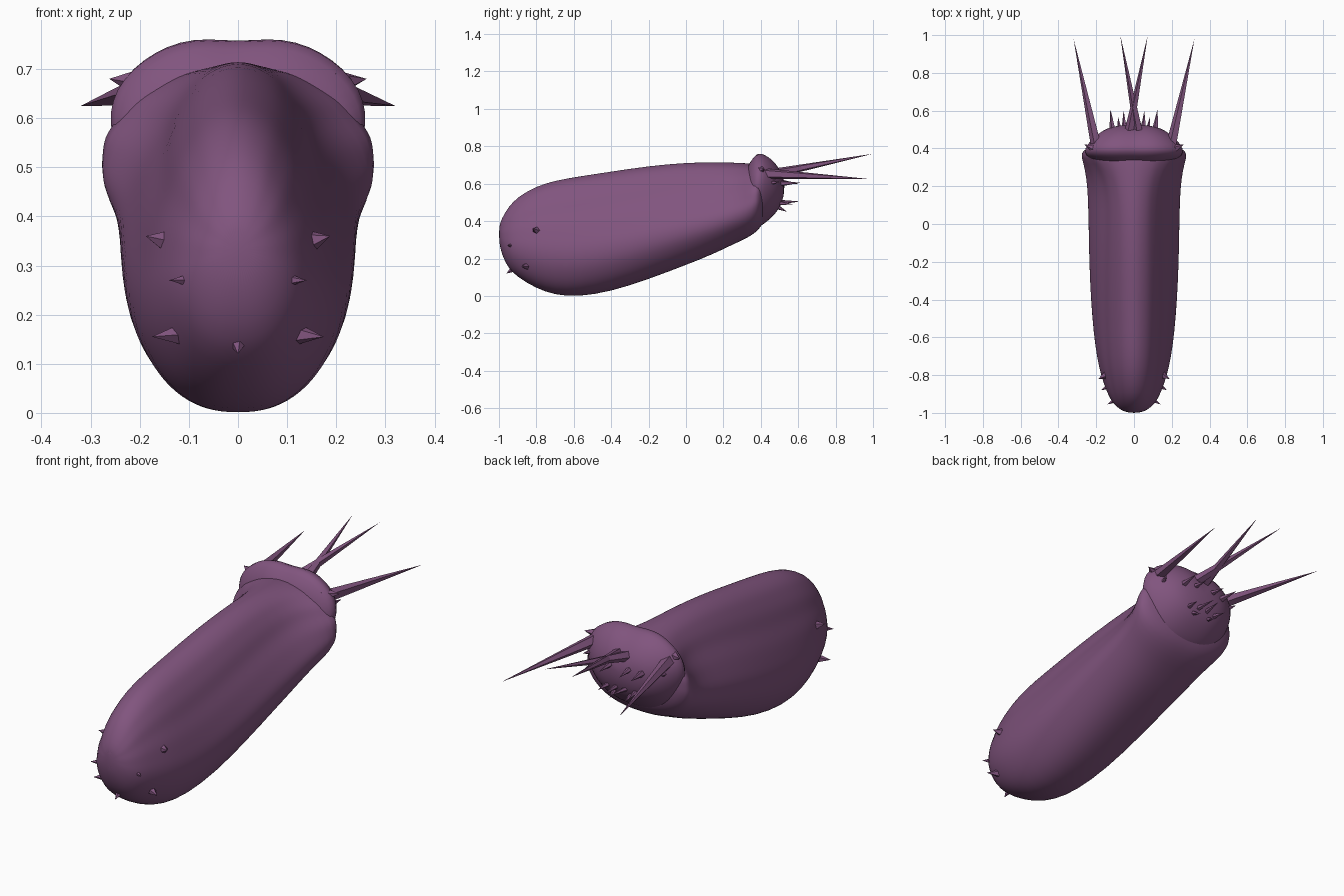
import bpy, math
from mathutils import Vector

mat = bpy.data.materials.new("purple_shell")
mat.diffuse_color = (0.22, 0.09, 0.21, 1)


def make(name, verts, faces, subdiv=0):
    me = bpy.data.meshes.new(name)
    me.from_pydata(verts, [], faces)
    me.update()
    ob = bpy.data.objects.new(name, me)
    bpy.context.collection.objects.link(ob)
    me.materials.append(mat)
    if subdiv:
        for p in me.polygons:
            p.use_smooth = True
        ob.modifiers.new("round", 'SUBSURF').levels = subdiv
        ob.modifiers["round"].render_levels = subdiv
    return ob


def loft(name, sections, sides, ripple=0.0, dip=0.0):
    """Sections: y, top z, bottom z, half width, narrowing of the upper half."""
    verts, faces = [], []
    for y, top, bot, w, narrow in sections:
        mid, h = (top + bot) / 2, (top - bot) / 2
        for i in range(sides):
            a = 2 * math.pi * i / sides
            c, s = math.cos(a), math.sin(a)
            t = min(1, max(0, (c + 0.55) / 1.2))
            t = t * t * (3 - 2 * t)
            x = w * math.copysign(abs(s) ** (0.85 if c < 0 else 1), s) * (1 - narrow * t)
            x *= 1 + ripple * math.cos(14 * a) * t
            # slight dip along the middle of the crown
            z = mid + h * c - dip * max(0, c) * math.exp(-(x / 0.07) ** 2)
            verts.append((x, y, z))
    for j in range(len(sections) - 1):
        for i in range(sides):
            k = (i + 1) % sides
            faces.append((j * sides + i, j * sides + k, (j + 1) * sides + k, (j + 1) * sides + i))
    n = len(sections) - 1
    faces.append(tuple(reversed(range(sides))))
    faces.append(tuple(n * sides + i for i in range(sides)))
    return make(name, verts, faces, 1)


def spike(name, base, tip, r, sides=5):
    base, tip = Vector(base), Vector(tip)
    q = (tip - base).to_track_quat('Z', 'Y')
    verts = [base + q @ Vector((r * math.cos(2 * math.pi * i / sides),
                                r * math.sin(2 * math.pi * i / sides), 0)) for i in range(sides)]
    verts.append(tip)
    faces = [(i, (i + 1) % sides, sides) for i in range(sides)]
    faces.append(tuple(reversed(range(sides))))
    return make(name, verts, faces)


def pair(name, base, tip, r):
    for side, sx in (("left", -1), ("right", 1)):
        spike(f"{name}_{side}", (base[0] * sx, *base[1:]), (tip[0] * sx, *tip[1:]), r)


# long tapering body with a humped back, flaring to a rim at the head
loft("body", [
    (-1.0, 0.37, 0.29, 0.03, 0.1),
    (-0.985, 0.415, 0.22, 0.075, 0.1),
    (-0.95, 0.475, 0.147, 0.117, 0.17),
    (-0.9, 0.53, 0.10, 0.149, 0.21),
    (-0.8, 0.587, 0.039, 0.188, 0.24),
    (-0.7, 0.617, 0.005, 0.211, 0.26),
    (-0.58, 0.638, -0.006, 0.23, 0.29),
    (-0.4, 0.665, 0.023, 0.247, 0.32),
    (-0.2, 0.695, 0.089, 0.258, 0.36),
    (0.0, 0.713, 0.165, 0.262, 0.39),
    (0.15, 0.715, 0.225, 0.266, 0.39),
    (0.25, 0.713, 0.275, 0.273, 0.31),
    (0.32, 0.71, 0.305, 0.283, 0.17),
    (0.375, 0.705, 0.34, 0.288, 0.01),
    (0.40, 0.69, 0.37, 0.255, 0.0),
    (0.43, 0.64, 0.42, 0.17, 0.0),
], 56, ripple=0.012)

# blunt head with a broad raised crown
loft("head", [
    (0.31, 0.69, 0.36, 0.15, 0.0),
    (0.345, 0.735, 0.35, 0.225, -0.12),
    (0.38, 0.785, 0.36, 0.25, -0.15),
    (0.42, 0.773, 0.385, 0.235, -0.12),
    (0.46, 0.748, 0.42, 0.207, -0.08),
    (0.495, 0.707, 0.46, 0.167, 0.0),
    (0.516, 0.665, 0.505, 0.117, 0.0),
    (0.526, 0.62, 0.56, 0.04, 0.0),
], 28, dip=0.022)

# long feelers: outer pair spreads, inner pair crosses over
pair("outer_feeler", (0.195, 0.40, 0.655), (0.32, 0.98, 0.625), 0.031)
pair("inner_feeler", (0.028, 0.47, 0.655), (-0.073, 1.0, 0.76), 0.027)

# small mouth spines
for n, (b, t, r) in enumerate([
    ((0.11, 0.47, 0.60), (0.125, 0.61, 0.605), 0.022),
    ((0.05, 0.49, 0.61), (0.055, 0.60, 0.60), 0.018),
    ((0.03, 0.46, 0.50), (0.015, 0.61, 0.505), 0.018),
    ((0.07, 0.46, 0.50), (0.085, 0.57, 0.49), 0.02),
    ((0.05, 0.46, 0.49), (0.04, 0.54, 0.45), 0.02),
    ((0.19, 0.42, 0.60), (0.215, 0.50, 0.61), 0.022),
]):
    pair(f"mouth_spine_{n}", b, t, r)

# brow points beside the feelers
pair("brow_point", (0.19, 0.39, 0.67), (0.262, 0.42, 0.68), 0.035)

# short tail spines
for n, (b, t, r) in enumerate([
    ((0.08, -0.92, 0.27), (0.14, -0.955, 0.27), 0.022),
    ((0.12, -0.85, 0.16), (0.175, -0.88, 0.155), 0.022),
    ((0.15, -0.80, 0.35), (0.188, -0.82, 0.36), 0.022),
]):
    pair(f"tail_spine_{n}", b, t, r)
spike("tail_spine_middle", (0, -0.90, 0.16), (0, -0.96, 0.12), 0.03)
